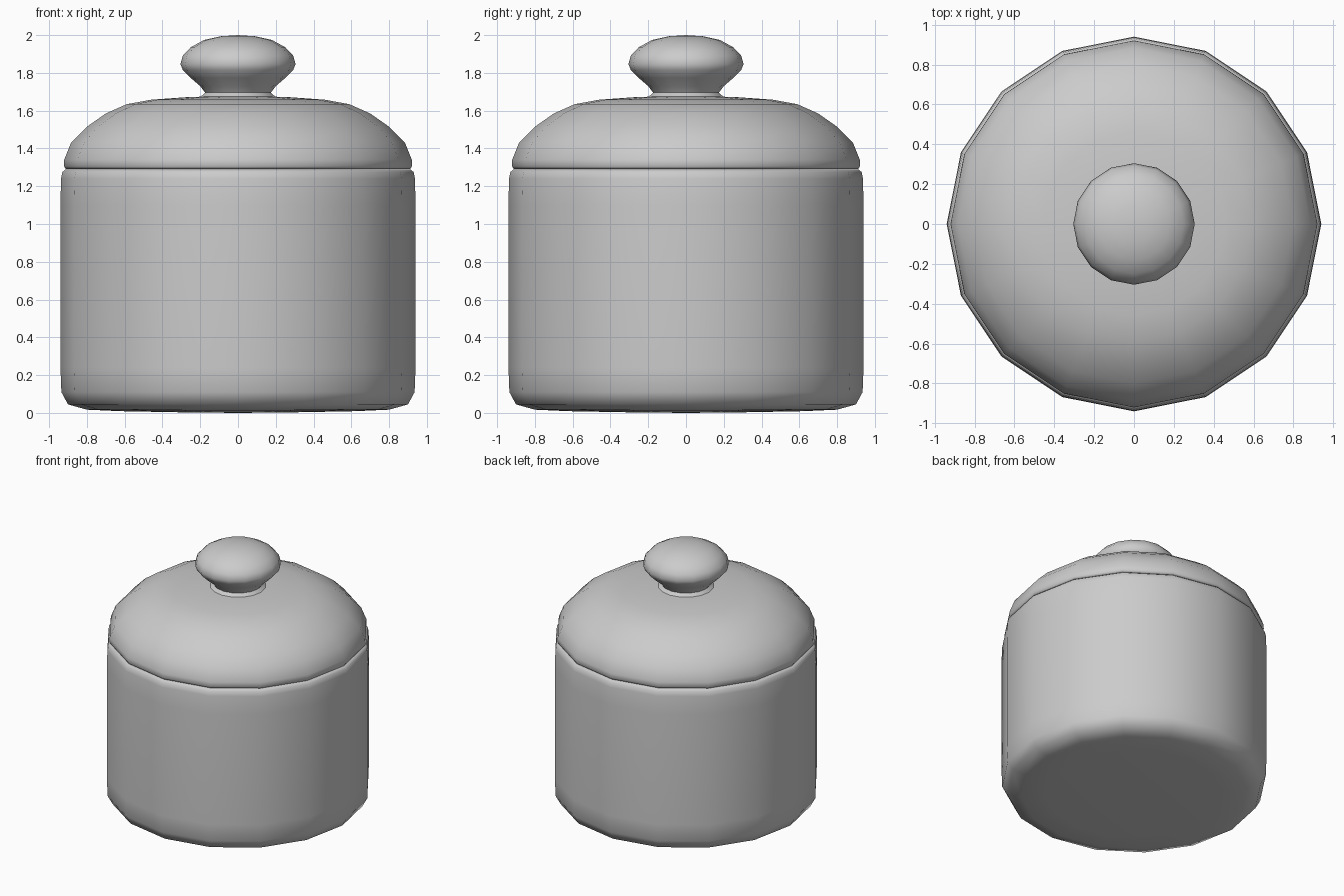
import bpy, bmesh
from math import sin, cos, pi

if "Cube" in bpy.data.objects:
    bpy.data.objects.remove(bpy.data.objects["Cube"])

SIDES = 16


def lathe(name, profile):
    """Spin an (r, z) profile, listed bottom to top, around z; r = 0 ends become poles."""
    bm = bmesh.new()
    rings = []
    for r, z in profile:
        if r == 0:
            rings.append([bm.verts.new((0, 0, z))] * SIDES)
        else:
            rings.append([bm.verts.new((r * cos(2 * pi * i / SIDES),
                                        r * sin(2 * pi * i / SIDES), z))
                          for i in range(SIDES)])
    for low, high in zip(rings, rings[1:]):
        for i in range(SIDES):
            j = (i + 1) % SIDES
            # drop repeated pole vertices so caps become triangles
            corners = list(dict.fromkeys((low[i], low[j], high[j], high[i])))
            bm.faces.new(corners).smooth = True
    bmesh.ops.recalc_face_normals(bm, faces=bm.faces[:])
    mesh = bpy.data.meshes.new(name)
    bm.to_mesh(mesh)
    bm.free()
    obj = bpy.data.objects.new(name, mesh)
    bpy.context.collection.objects.link(obj)
    return obj


# Jar body: softly rounded foot, straight wall, rim turned in under the lid
lathe("jar_body", [
    (0, 0.0), (0.30, 0.003), (0.62, 0.009), (0.80, 0.017), (0.90, 0.045),
    (0.935, 0.11), (0.94, 0.24), (0.94, 1.10), (0.937, 1.24), (0.93, 1.275),
    (0.915, 1.288), (0.88, 1.288), (0, 1.288)])

# Domed lid with a small rolled edge
lathe("lid", [
    (0, 1.292), (0.88, 1.292), (0.912, 1.292), (0.921, 1.305), (0.92, 1.34),
    (0.884, 1.43), (0.80, 1.515), (0.70, 1.585), (0.59, 1.634),
    (0.46, 1.658), (0.28, 1.671), (0.17, 1.675), (0, 1.675)])

# Flattened knob with a flared neck
lathe("lid_knob", [
    (0, 1.66), (0.20, 1.672), (0.174, 1.695), (0.20, 1.73), (0.25, 1.773),
    (0.292, 1.815), (0.305, 1.847), (0.292, 1.892), (0.25, 1.936),
    (0.18, 1.974), (0.09, 1.994), (0, 2.0)])

# Smooth shading, keeping the lid seam crisp
bpy.ops.object.select_all(action='DESELECT')
for obj in bpy.context.collection.objects:
    obj.select_set(True)
    bpy.context.view_layer.objects.active = obj
bpy.ops.object.shade_smooth_by_angle(angle=pi / 3)
